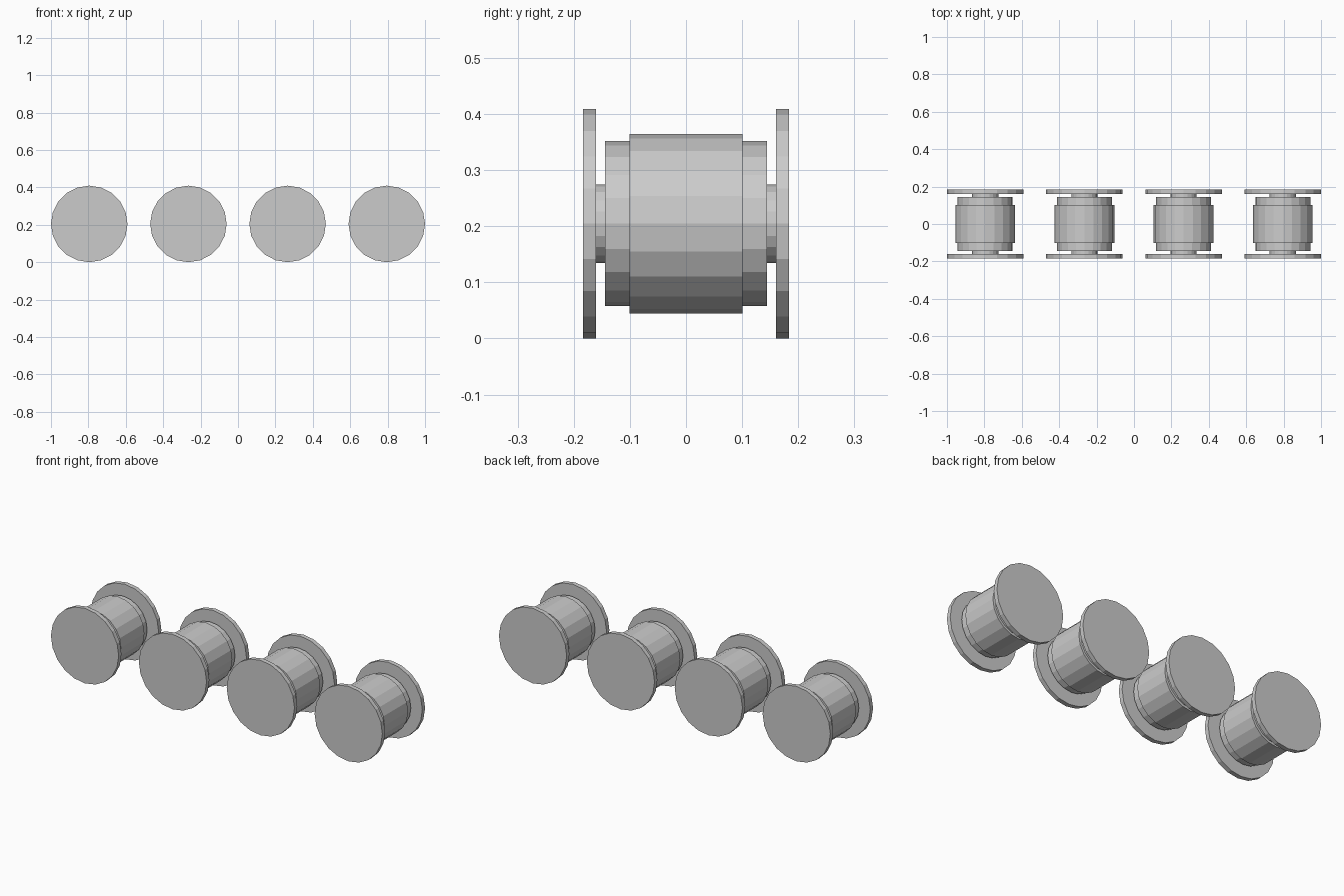
import bpy
import math

SIDES = 20
DISC_RADIUS = 0.2045
DISC_INNER, DISC_OUTER = 0.16, 0.184
SPACING = 0.5303

cube = bpy.data.objects.get("Cube")
if cube:
    bpy.data.objects.remove(cube, do_unlink=True)


def cylinder(name, x, y, radius, length):
    """Flat-sided cylinder lying along y, with a corner pointing straight up."""
    bpy.ops.mesh.primitive_cylinder_add(
        vertices=SIDES, radius=radius, depth=length,
        location=(x, y, DISC_RADIUS), rotation=(math.pi / 2, 0, 0))
    obj = bpy.context.object
    obj.name = name
    return obj


def roller(number, x):
    # Core: thin axle, stepped collar and wide central drum
    cylinder(f"axle_{number}", x, 0, 0.07, DISC_INNER + DISC_OUTER)
    cylinder(f"collar_{number}", x, 0, 0.147, 0.288)
    cylinder(f"drum_{number}", x, 0, 0.16, 0.202)

    # Wide end discs at the front and back
    for side, sign in (("front", -1), ("back", 1)):
        cylinder(f"{side}_disc_{number}", x, sign * (DISC_INNER + DISC_OUTER) / 2,
                 DISC_RADIUS, DISC_OUTER - DISC_INNER)


# Row of four identical rollers
for i in range(4):
    roller(i + 1, (i - 1.5) * SPACING)
